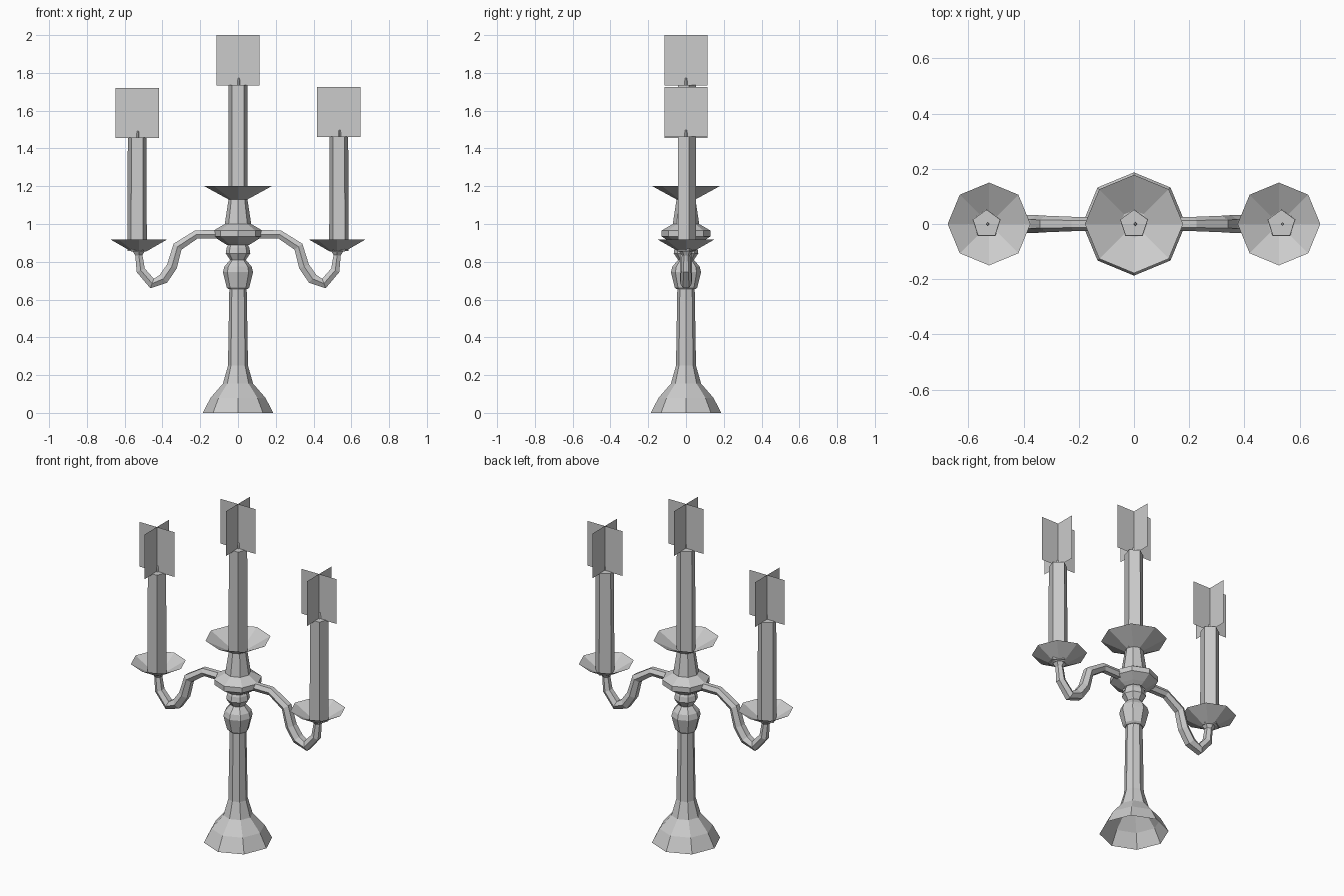
import bpy, bmesh
from math import sin, cos, pi
from mathutils import Vector

if "Cube" in bpy.data.objects:
    bpy.data.objects.remove(bpy.data.objects["Cube"])

grey = bpy.data.materials.new("plain_grey")
grey.use_nodes = True
grey.diffuse_color = (0.6, 0.6, 0.6, 1)
grey.node_tree.nodes["Principled BSDF"].inputs["Base Color"].default_value = (0.6, 0.6, 0.6, 1)


def finish(name, bm):
    mesh = bpy.data.meshes.new(name)
    bm.to_mesh(mesh)
    bm.free()
    mesh.materials.append(grey)
    obj = bpy.data.objects.new(name, mesh)
    bpy.context.collection.objects.link(obj)
    return obj


def loft(name, rings, caps=(False, False)):
    """Skin a list of equal-sized rings of points."""
    bm = bmesh.new()
    loops = [[bm.verts.new(p) for p in ring] for ring in rings]
    n = len(loops[0])
    for a, b in zip(loops, loops[1:]):
        for i in range(n):
            j = (i + 1) % n
            bm.faces.new((a[i], a[j], b[j], b[i]))
    if caps[0]:
        bm.faces.new(loops[0][::-1])
    if caps[1]:
        bm.faces.new(loops[-1])
    return finish(name, bm)


def turned(name, profile, sides, x=0, y=0, caps=(False, False)):
    """Lathe a (radius, height) profile, first corner pointing to +y."""
    rings = [[(x + r * cos(pi / 2 + 2 * pi * i / sides),
               y + r * sin(pi / 2 + 2 * pi * i / sides), z)
              for i in range(sides)] for r, z in profile]
    return loft(name, rings, caps)


def tube(name, path, sides):
    """Sweep a regular section along (x, z, radius) points in the XZ plane."""
    pts = [Vector((x, 0, z)) for x, z, r in path]
    side = Vector((0, 1, 0))
    rings = []
    for i, p in enumerate(pts):
        along = (pts[min(i + 1, len(pts) - 1)] - pts[max(i - 1, 0)]).normalized()
        up = side.cross(along)
        r = path[i][2]
        rings.append([p + r * (cos(2 * pi * k / sides) * side - sin(2 * pi * k / sides) * up)
                      for k in range(sides)][::-1])
    return loft(name, rings, (True, True))


def candle(label, x, bottom, top):
    turned(label + "_candle", [(0.054, bottom), (0.052, top)], 5, x, caps=(True, True))
    turned(label + "_wick", [(0.007, top), (0.007, top + 0.02), (0.004, top + 0.035)],
           4, x + 0.004, caps=(False, True))
    # Flame: two crossed upright cards
    bm = bmesh.new()
    w, low, high = 0.115, top - 0.003, top + 0.263
    for dx, dy in ((w, 0), (0, w)):
        bm.faces.new([bm.verts.new(p) for p in (
            (x - dx, -dy, low), (x + dx, dy, low),
            (x + dx, dy, high), (x - dx, -dy, high))])
    finish(label + "_flame", bm)


# Flared hollow foot and slender stem
turned("foot", [(0.187, 0), (0.145, 0.08), (0.08, 0.155), (0.053, 0.25)], 8)
turned("stem", [(0.053, 0.25), (0.046, 0.66)], 8)

# Knobs below the collar
turned("knob", [(0.05, 0.655), (0.06, 0.665), (0.08, 0.745), (0.072, 0.775),
                (0.042, 0.81), (0.065, 0.845), (0.06, 0.875), (0.05, 0.895),
                (0.06, 0.91)], 8, caps=(True, False))

# Collar that carries the arms, and the neck above it
turned("collar", [(0.06, 0.89), (0.085, 0.905), (0.13, 0.935),
                  (0.13, 0.965), (0.07, 1.0), (0.05, 1.13)], 8)

# Central dish and candle
turned("centre_dish", [(0.05, 1.13), (0.178, 1.2)], 8, caps=(True, False))
candle("centre", 0, 1.132, 1.737)

# Curved arms with a dish and candle at each end
arm_path = [(0.09, 0.945, 0.026), (0.22, 0.945, 0.026), (0.32, 0.88, 0.03),
            (0.35, 0.775, 0.032), (0.395, 0.71, 0.033), (0.455, 0.685, 0.031),
            (0.515, 0.755, 0.027), (0.525, 0.835, 0.022), (0.525, 0.86, 0.04)]
for label, s in (("left", 1), ("right", -1)):
    tube(label + "_arm", [(s * x, z, r) for x, z, r in arm_path], 6)
    turned(label + "_dish", [(0.04, 0.855), (0.15, 0.918)], 8, s * 0.525, caps=(True, False))
    candle(label, s * 0.534, 0.858, 1.463 if s > 0 else 1.457)

# Outward-facing normals on every closed part
for obj in bpy.context.collection.objects:
    if obj.type == "MESH" and obj.name.endswith("_arm"):
        bm = bmesh.new()
        bm.from_mesh(obj.data)
        bmesh.ops.recalc_face_normals(bm, faces=bm.faces)
        bm.to_mesh(obj.data)
        bm.free()
